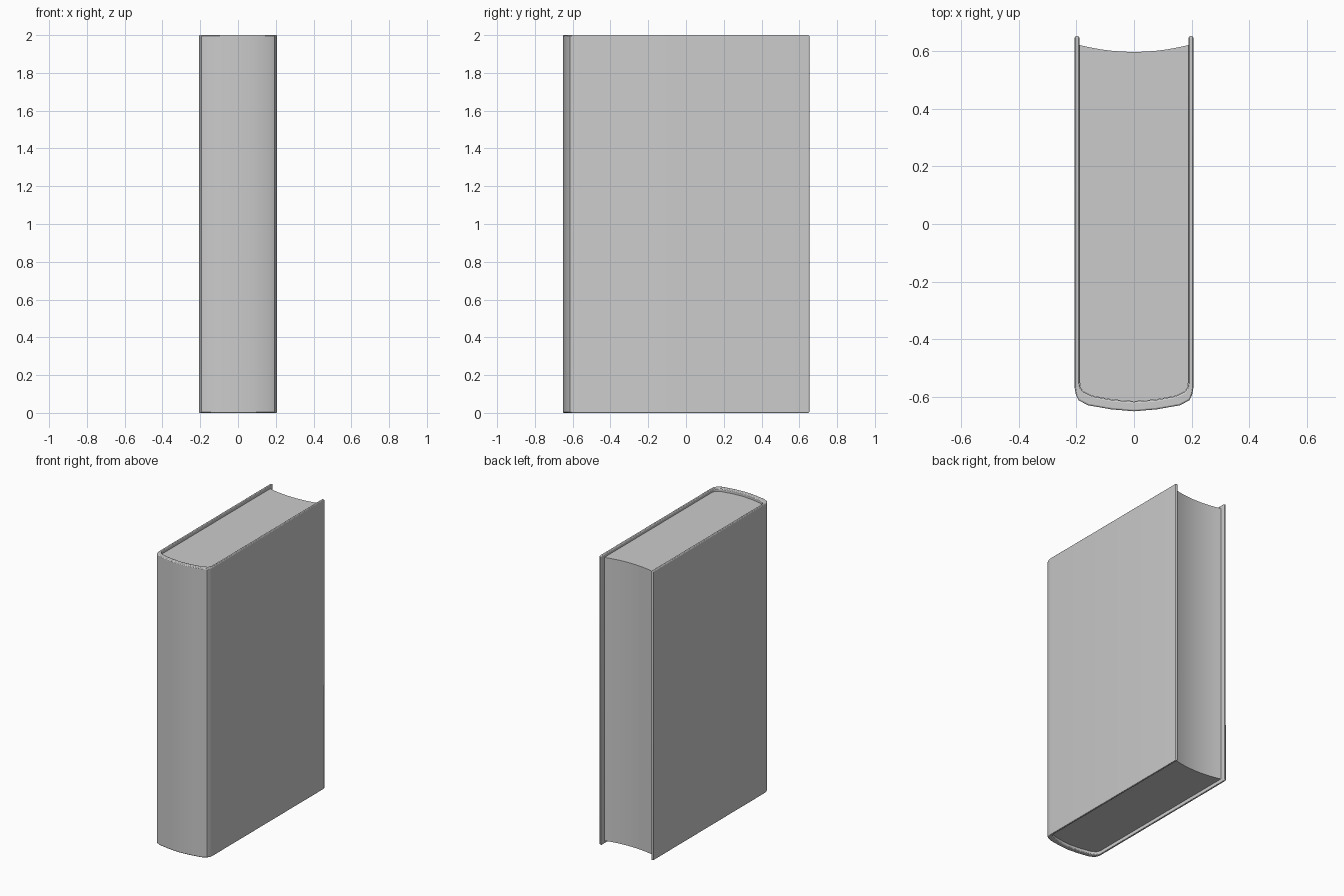
import bpy, bmesh

if "Cube" in bpy.data.objects:
    bpy.data.objects.remove(bpy.data.objects["Cube"])


def mirrored(half):
    """Complete a right-hand half path (ending on x = 0) with its left side."""
    return half + [(-x, y) for x, y in reversed(half[:-1])]


def extrude_strips(name, path_a, path_b, z0, z1):
    """Solid between two matching paths, extruded from z0 to z1."""
    bm = bmesh.new()
    a = [bm.verts.new((x, y, z0)) for x, y in path_a]
    b = [bm.verts.new((x, y, z0)) for x, y in path_b]
    faces = [bm.faces.new((a[i], a[i + 1], b[i + 1], b[i])) for i in range(len(a) - 1)]
    geo = bmesh.ops.extrude_face_region(bm, geom=faces, use_keep_orig=True)["geom"]
    bmesh.ops.translate(bm, vec=(0, 0, z1 - z0),
                        verts=[g for g in geo if isinstance(g, bmesh.types.BMVert)])
    bmesh.ops.recalc_face_normals(bm, faces=bm.faces)
    mesh = bpy.data.meshes.new(name)
    bm.to_mesh(mesh)
    bm.free()
    ob = bpy.data.objects.new(name, mesh)
    bpy.context.collection.objects.link(ob)
    return ob


def smooth(ob):
    bpy.ops.object.select_all(action='DESELECT')
    ob.select_set(True)
    bpy.context.view_layer.objects.active = ob
    bpy.ops.object.shade_smooth_by_angle(angle=0.6)


# Cover: two boards joined by a rounded spine
outer = mirrored([(0.206, 0.653), (0.206, -0.572), (0.202, -0.593), (0.192, -0.613),
                  (0.160, -0.630), (0.08, -0.644), (0, -0.651)])
inner = mirrored([(0.190, 0.653), (0.190, -0.550), (0.187, -0.568), (0.178, -0.583),
                  (0.145, -0.599), (0.075, -0.612), (0, -0.618)])
cover = extrude_strips("cover", outer, inner, 0, 2)
bevel = cover.modifiers.new("soft_edges", 'BEVEL')
bevel.width = 0.005
bevel.segments = 2
bevel.limit_method = 'ANGLE'
bevel.angle_limit = 1.0
smooth(cover)

# Page block: rounded back following the spine, hollow fore edge
back = mirrored([(0.189, -0.550), (0.186, -0.568), (0.177, -0.582),
                 (0.145, -0.598), (0.075, -0.611), (0, -0.617)])
fore = [(x, 0.598 + 0.024 * (x / 0.189) ** 2)
        for x in [0.189 - 0.378 * i / (len(back) - 1) for i in range(len(back))]]
pages = extrude_strips("pages", back, fore, 0.02, 1.98)
smooth(pages)
